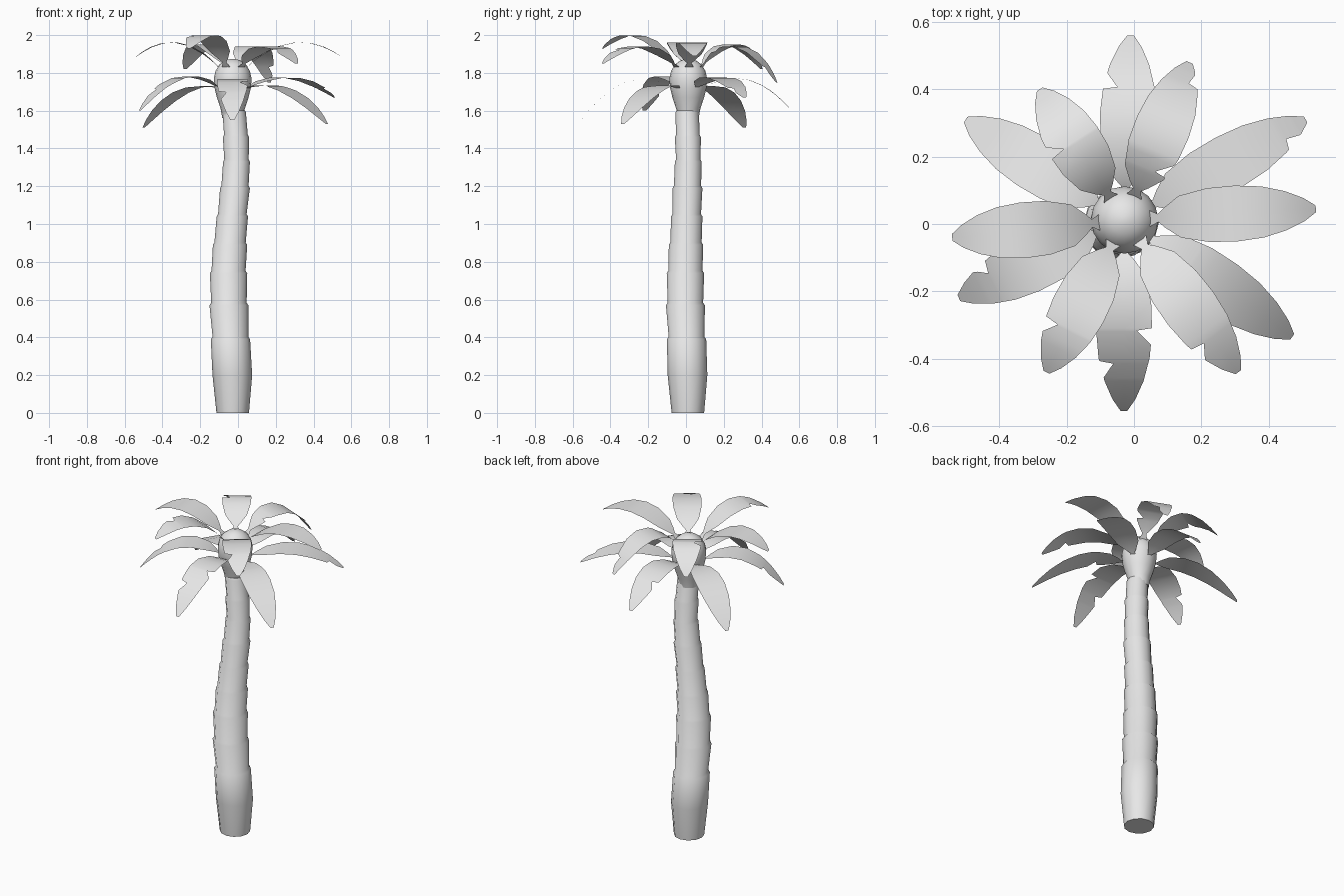
import bpy, bmesh, math
from mathutils import Vector

cube = bpy.data.objects.get("Cube")
if cube:
    bpy.data.objects.remove(cube, do_unlink=True)

grey = bpy.data.materials.new("light grey")
grey.use_nodes = True
colour = (0.8, 0.8, 0.8, 1)
grey.diffuse_color = colour
grey.node_tree.nodes["Principled BSDF"].inputs["Base Color"].default_value = colour


def finish(name, bm, angle=50):
    mesh = bpy.data.meshes.new(name)
    bm.to_mesh(mesh)
    bm.free()
    mesh.materials.append(grey)
    obj = bpy.data.objects.new(name, mesh)
    bpy.context.collection.objects.link(obj)
    bpy.ops.object.select_all(action='DESELECT')
    obj.select_set(True)
    bpy.context.view_layer.objects.active = obj
    bpy.ops.object.shade_smooth_by_angle(angle=math.radians(angle))
    return obj


def loft(name, rings, sides, angle):
    """Skin circles given as (x, y, z, radius) and cap both ends."""
    bm = bmesh.new()
    loops = []
    for x, y, z, r in rings:
        loops.append([bm.verts.new((x + r * math.cos(math.tau * i / sides),
                                    y + r * math.sin(math.tau * i / sides), z))
                      for i in range(sides)])
    for a, b in zip(loops, loops[1:]):
        for i in range(sides):
            j = (i + 1) % sides
            bm.faces.new((a[i], a[j], b[j], b[i]))
    bm.faces.new(loops[0][::-1])
    bm.faces.new(loops[-1])
    return finish(name, bm, angle)


# Trunk: stacked flaring segments along a gentle bend (x, y, z, radius)
joints = [(-.03, .008, .2, .105), (-.04, .003, .39, .104), (-.048, -.003, .57, .103),
          (-.05, -.003, .74, .099), (-.042, 0, .89, .091), (-.03, .004, 1.04, .083),
          (-.016, .008, 1.19, .079), (-.008, .012, 1.33, .071),
          (-.011, .01, 1.46, .069), (-.02, .006, 1.59, .062)]
rings = [(-.028, .01, 0, .086)]
for n, (x, y, z, r) in enumerate(joints):
    rings.append((x, y, z, r))
    if n:
        rings.append((x, y, z + .012, r * .91))
loft("trunk", rings, 12, 50)

# Rounded crown bulb that carries the leaves
centre = Vector((-.028, .012, 0))
bulb = [(1.56, .055), (1.61, .064), (1.67, .084), (1.72, .096), (1.77, .1),
        (1.81, .091), (1.845, .07), (1.865, .042), (1.874, .012)]
loft("crown_bulb", [(centre.x, centre.y, z, r) for z, r in bulb], 16, 60)

# Leaf half-width from stalk to tip
OUTLINE = [(0, .024), (.05, .012), (.09, .03), (.18, .062), (.35, .08),
           (.52, .083), (.68, .076), (.82, .058), (.93, .034), (1, .01)]


def half_width(t):
    for (t0, w0), (t1, w1) in zip(OUTLINE, OUTLINE[1:]):
        if t <= t1:
            return w0 + (w1 - w0) * (t - t0) / (t1 - t0)
    return OUTLINE[-1][1]


def leaf(name, base_z, tip, mid_z, notches):
    """Arching leaf; notches are (side, position), side 1 = left looking outward."""
    tip = Vector(tip)
    out = Vector((tip.x - centre.x, tip.y - centre.y, 0)).normalized()
    base = centre + out * .075 + Vector((0, 0, base_z))
    ctrl = (base + tip) / 2
    ctrl.z = 2 * mid_z - ctrl.z
    across = Vector((-out.y, out.x, 0))
    stations = {t for t, w in OUTLINE}
    for side, t in notches:
        stations |= {t, t + .015, t + .1}
    bm = bmesh.new()
    rows = []
    for t in sorted(stations):
        p = base * (1 - t) ** 2 + ctrl * 2 * t * (1 - t) + tip * t * t
        row = []
        for side in (1, 0, -1):
            w = half_width(t)
            for s, n in notches:
                if s == side and n < t < n + .1:
                    w *= .45 + .55 * max(0, t - n - .015) / .085
            row.append(bm.verts.new(p + across * side * w))
        rows.append(row)
    for a, b in zip(rows, rows[1:]):
        for i in range(2):
            bm.faces.new((a[i], a[i + 1], b[i + 1], b[i]))
    return finish(name, bm)


# Upper tier: tip, height at mid length, notches
upper = [((.165, .48, 1.75), 1.94, [(-1, .2), (-1, .85)]),
         ((.54, .045, 1.89), 1.96, []),
         ((.31, -.44, 1.85), 1.94, [(-1, .72)]),
         ((-.26, -.44, 1.93), 1.994, [(-1, .66)]),
         ((-.54, -.04, 1.885), 1.96, []),
         ((-.28, .4, 1.82), 1.95, [(1, .5)])]
# Lower tier
lower = [((-.01, .56, 1.6), 1.765, [(1, .66)]),
         ((.51, .31, 1.67), 1.775, [(-1, .84)]),
         ((.47, -.335, 1.53), 1.71, [(-1, .3)]),
         ((-.03, -.555, 1.55), 1.755, [(1, .5), (-1, .7)]),
         ((-.52, -.22, 1.6), 1.775, [(-1, .75)]),
         ((-.5, .31, 1.51), 1.70, [])]
for n, (tip, mid, cuts) in enumerate(upper, 1):
    leaf(f"upper_leaf_{n}", 1.83, tip, mid, cuts)
for n, (tip, mid, cuts) in enumerate(lower, 1):
    leaf(f"lower_leaf_{n}", 1.715, tip, mid, cuts)
